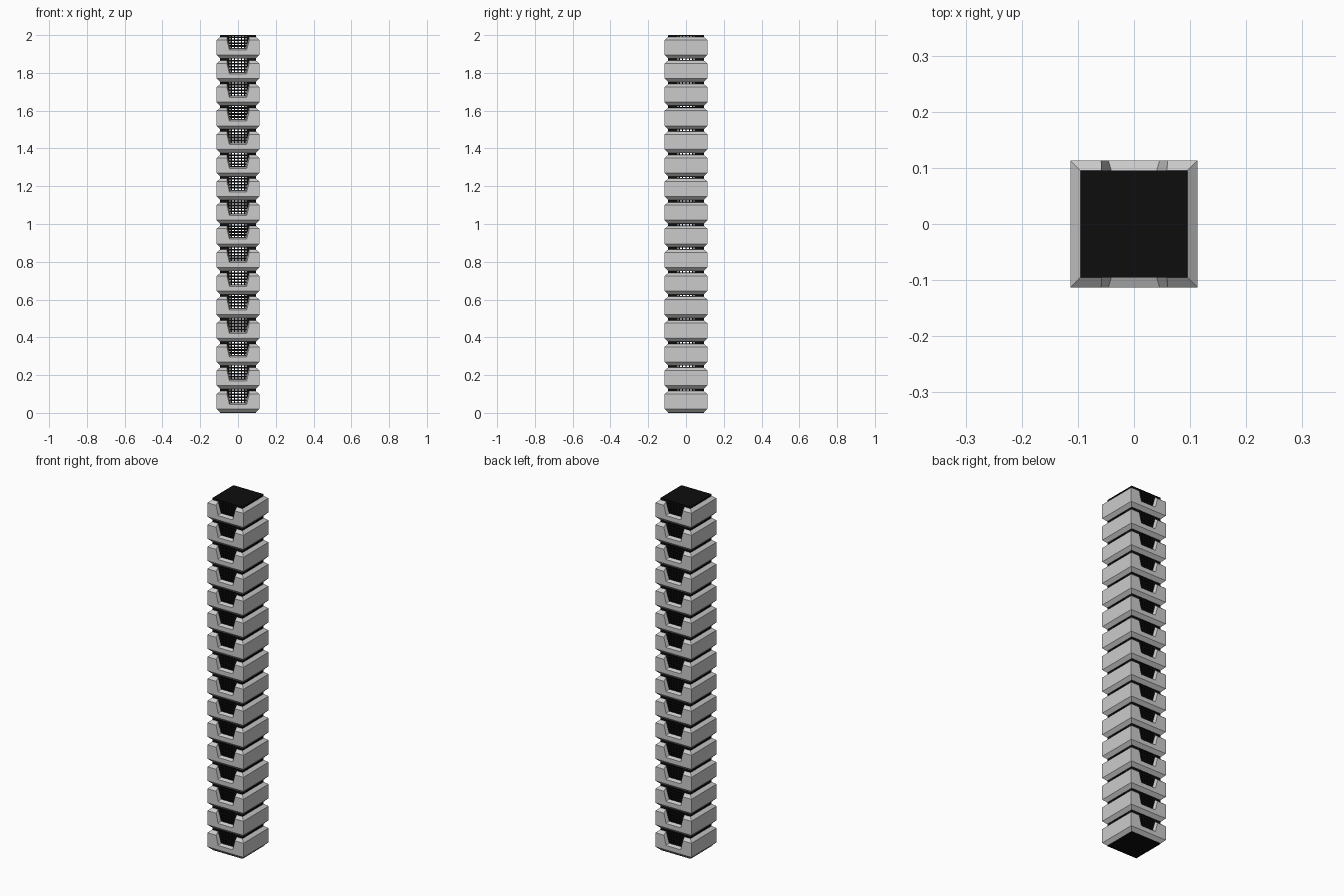
import bpy, bmesh

if "Cube" in bpy.data.objects:
    bpy.data.objects.remove(bpy.data.objects["Cube"])

N, P = 16, 0.125          # segment count and height
R, C = 0.113, 0.095       # armour half width, core half width

def finish(name, bm, mat=None):
    bmesh.ops.recalc_face_normals(bm, faces=bm.faces[:])
    me = bpy.data.meshes.new(name)
    bm.to_mesh(me)
    bm.free()
    ob = bpy.data.objects.new(name, me)
    bpy.context.collection.objects.link(ob)
    if mat:
        me.materials.append(mat)
    return ob

def box(bm, x0, x1, y0, y1, z0, z1):
    for v in bmesh.ops.create_cube(bm, size=1)["verts"]:
        v.co = (x1 if v.co.x > 0 else x0,
                y1 if v.co.y > 0 else y0,
                z1 if v.co.z > 0 else z0)

def stack(ob):
    m = ob.modifiers.new("stack", "ARRAY")
    m.count = N
    m.use_relative_offset = False
    m.use_constant_offset = True
    m.constant_offset_displace = (0, 0, P)

black = bpy.data.materials.new("black")
black.diffuse_color = (0.004, 0.004, 0.004, 1)
black.use_nodes = True
black.node_tree.nodes["Principled BSDF"].inputs["Base Color"].default_value = black.diffuse_color

# Armour ring: chamfered profile swept around a square
bm = bmesh.new()
profile = [(C, 0.002), (R, 0.02), (R, 0.1), (C, 0.115)]
loops = [[bm.verts.new((sx * r, sy * r, z)) for r, z in profile]
         for sx, sy in ((-1, -1), (1, -1), (1, 1), (-1, 1))]
for i in range(4):
    a, b = loops[i], loops[(i + 1) % 4]
    for j in range(4):
        k = (j + 1) % 4
        bm.faces.new((a[j], b[j], b[k], a[k]))
ring = finish("armour_ring", bm)

# Tapered notch cutter for front and back
bm = bmesh.new()
for s in (-1, 1):
    for v in bmesh.ops.create_cube(bm, size=1)["verts"]:
        outer, top = v.co.y > 0, v.co.z > 0
        half = (0.067 if top else 0.047) if outer else (0.06 if top else 0.039)
        v.co = (half * (1 if v.co.x > 0 else -1),
                s * (0.118 if outer else 0.09),
                0.125 if top else (0.043 if outer else 0.055))
cutter = finish("notch_cutter", bm)
cutter.hide_render = True
cutter.hide_viewport = True
cutter.display_type = "WIRE"
cut = ring.modifiers.new("notch", "BOOLEAN")
cut.operation = "DIFFERENCE"
cut.solver = "EXACT"
cut.object = cutter
stack(ring)

# Core corner posts
bm = bmesh.new()
for sx in (-1, 1):
    for sy in (-1, 1):
        xs, ys = sorted((sx * 0.045, sx * C)), sorted((sy * 0.045, sy * C))
        box(bm, *xs, *ys, 0, 2)
finish("core_posts", bm, black)

# Core end caps
bm = bmesh.new()
box(bm, -C, C, -C, C, 0, 0.004)
box(bm, -C, C, -C, C, 1.996, 2)
finish("core_caps", bm, black)

# Grille panels on all four sides, one segment then stacked
bm = bmesh.new()
rows = 8
for s in (-1, 1):
    d = sorted((s * 0.088, s * 0.0945))
    for k in range(rows):
        z = k * P / rows
        box(bm, -0.045, 0.045, *d, z, z + 0.009)
        box(bm, *d, -0.045, 0.045, z, z + 0.009)
    for i in range(5):
        x = (i - 2) * 0.018
        box(bm, x - 0.003, x + 0.003, *d, 0, P)
        box(bm, *d, x - 0.003, x + 0.003, 0, P)
stack(finish("grille", bm, black))
